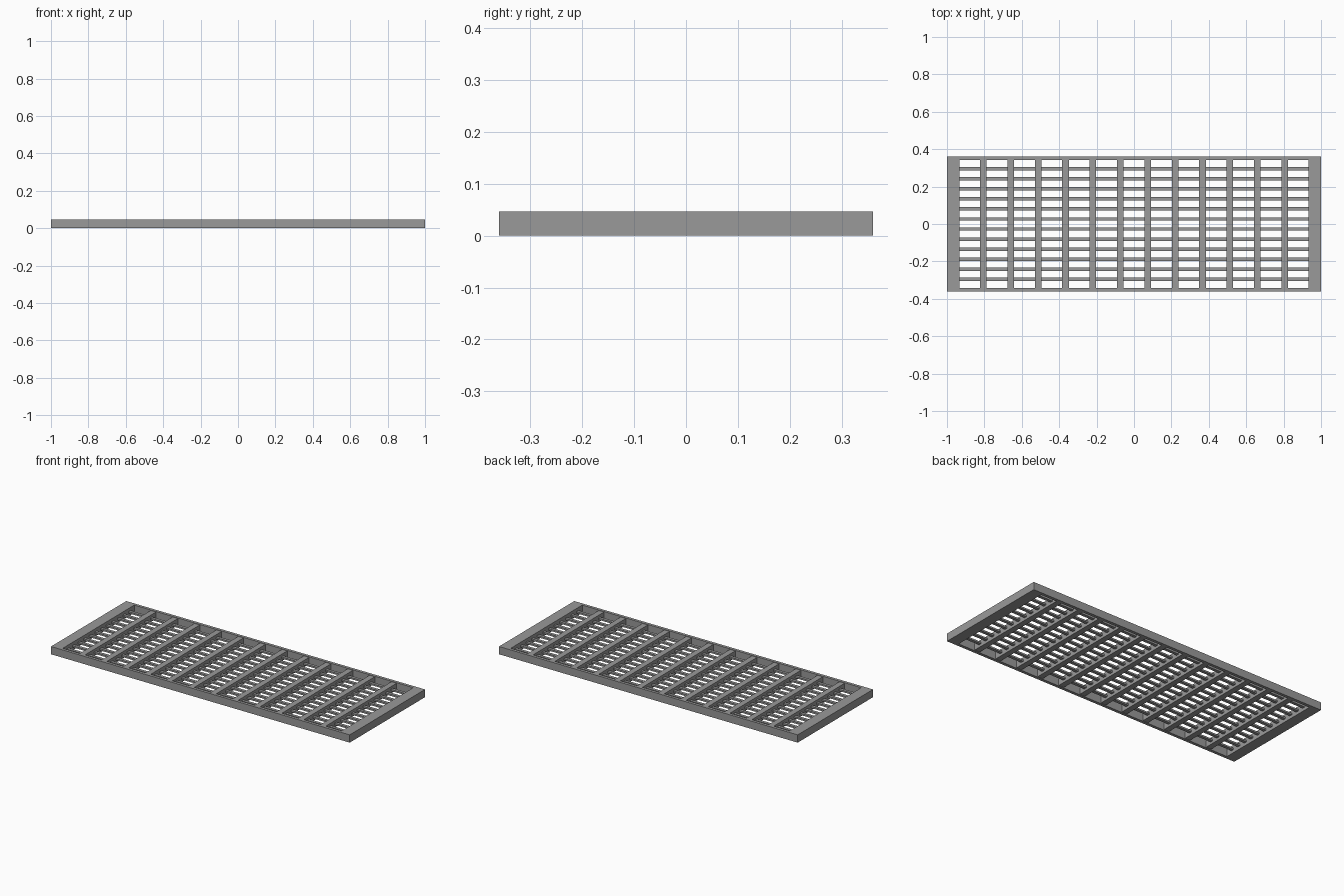
import bpy

if "Cube" in bpy.data.objects:
    bpy.data.objects.remove(bpy.data.objects["Cube"], do_unlink=True)

# Single metal colour
metal = bpy.data.materials.new("grey metal")
metal.use_nodes = True
grey = (0.32, 0.32, 0.32, 1.0)
metal.diffuse_color = grey
metal.node_tree.nodes["Principled BSDF"].inputs["Base Color"].default_value = grey

LENGTH, WIDTH, HEIGHT = 2.0, 0.72, 0.047
END, RAIL = 0.066, 0.018
INNER_X = LENGTH / 2 - END
INNER_Y = WIDTH / 2 - RAIL


def box(name, size, centre):
    bpy.ops.mesh.primitive_cube_add(size=1, location=centre)
    obj = bpy.context.object
    obj.name = name
    obj.scale = size
    bpy.ops.object.transform_apply(location=False, rotation=False, scale=True)
    obj.data.materials.append(metal)
    return obj


# Outer frame: wide end beams joined by narrow side rails
for side, label in ((1, "left"), (-1, "right")):
    box(label + "_end_beam", (END, WIDTH, HEIGHT),
        (side * (INNER_X + END / 2), 0, HEIGHT / 2))
for side, label in ((1, "back"), (-1, "front")):
    box(label + "_rail", (2 * INNER_X, RAIL, HEIGHT),
        (0, side * (INNER_Y + RAIL / 2), HEIGHT / 2))

# Deep bars across the width, just below the frame's faces
for i in range(12):
    box(f"cross_bar_{i + 1}", (0.035, 2 * INNER_Y, HEIGHT - 0.006),
        ((i - 5.5) * 0.1465, 0, HEIGHT / 2))

# Thin slats along the length at mid height
for i in range(12):
    box(f"slat_{i + 1}", (2 * INNER_X, 0.018, 0.01),
        (0, (i - 5.5) * 0.0538, HEIGHT / 2))
